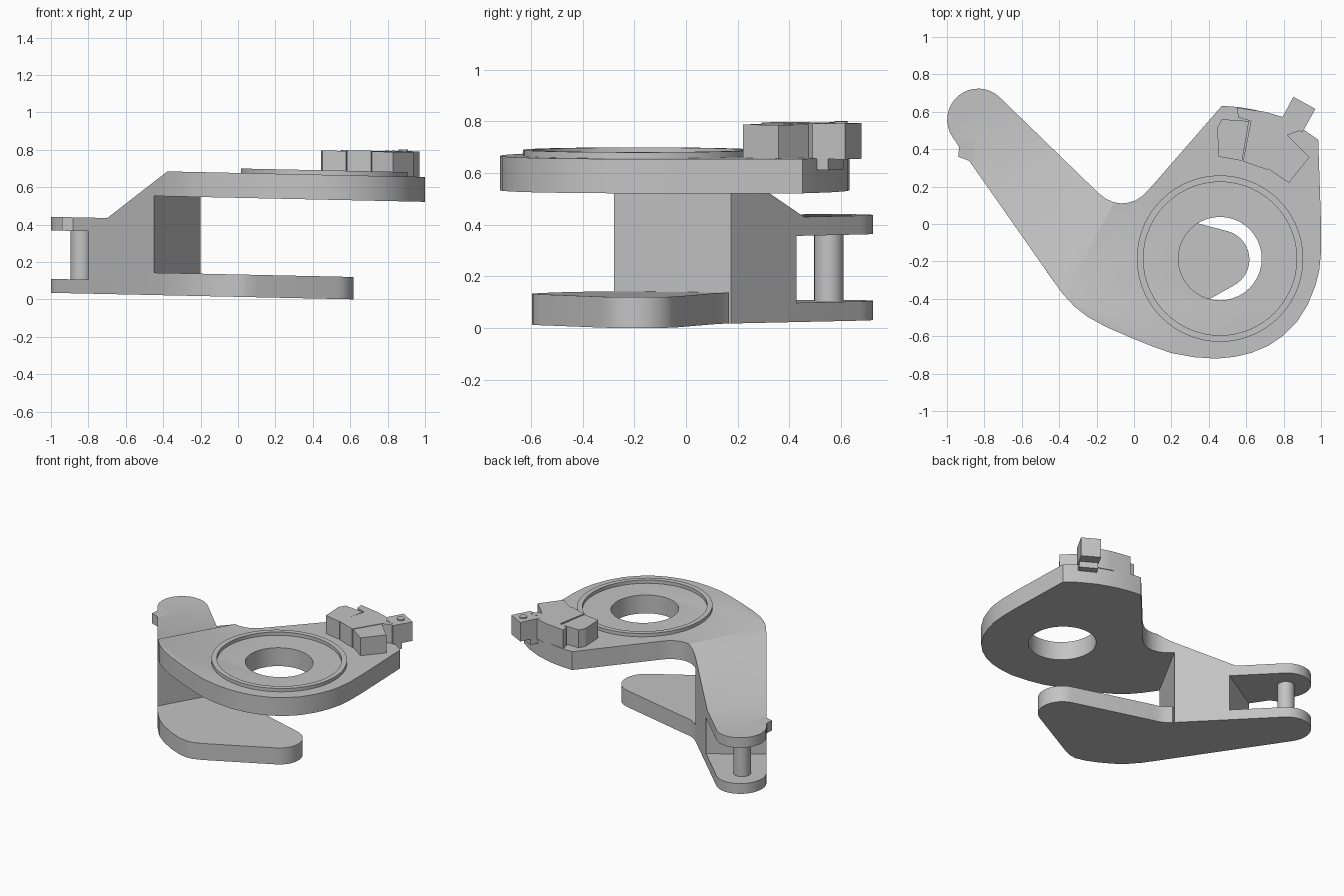
import bpy, bmesh
from math import sin, cos, radians
from mathutils import Matrix, Vector

if "Cube" in bpy.data.objects:
    bpy.data.objects.remove(bpy.data.objects["Cube"])

GREY = (0.55, 0.55, 0.55, 1)
mat = bpy.data.materials.new("plain grey")
mat.diffuse_color = GREY
mat.use_nodes = True
mat.node_tree.nodes["Principled BSDF"].inputs["Base Color"].default_value = GREY

# The whole part leans slightly down towards +x
LEAN = Matrix.Identity(4)
LEAN[2][0] = -0.0215
BASE, FLOOR, CEIL, TOP = 0.0135, 0.133, 0.543, 0.676
FORK_LOW, FORK_HIGH, FORK_TOP = 0.088, 0.347, 0.42


def arc(cx, cy, r, a0, a1, n):
    return [(cx + r * cos(radians(a0 + (a1 - a0) * i / n)),
             cy + r * sin(radians(a0 + (a1 - a0) * i / n))) for i in range(n + 1)]


def prism(name, outline, z0, z1, matrix=LEAN):
    """Extrude a flat outline from z0 to z1."""
    bm = bmesh.new()
    face = bm.faces.new([bm.verts.new((x, y, z0)) for x, y in outline])
    ext = bmesh.ops.extrude_face_region(bm, geom=[face])
    verts = [v for v in ext["geom"] if isinstance(v, bmesh.types.BMVert)]
    bmesh.ops.translate(bm, verts=verts, vec=(0, 0, z1 - z0))
    bm.transform(matrix)
    bm.normal_update()
    bmesh.ops.recalc_face_normals(bm, faces=bm.faces)
    mesh = bpy.data.meshes.new(name)
    bm.to_mesh(mesh)
    bm.free()
    mesh.materials.append(mat)
    obj = bpy.data.objects.new(name, mesh)
    bpy.context.collection.objects.link(obj)
    return obj


def combine(obj, other, operation="DIFFERENCE"):
    """Apply a boolean and drop the helper."""
    mod = obj.modifiers.new("cut", "BOOLEAN")
    mod.operation, mod.object, mod.solver = operation, other, "EXACT"
    bpy.context.view_layer.objects.active = obj
    bpy.ops.object.modifier_apply(modifier=mod.name)
    bpy.data.objects.remove(other)


def disc(name, x, y, r, z0, z1, n=40):
    return prism(name, arc(x, y, r, 0, 360, n)[:-1], z0, z1)


# Main body: round plate, bent arm and rounded fork end in one outline
body_outline = (
    arc(-0.833, 0.558, 0.166, 45, 215, 16)
    + [(-0.42, -0.32), (-0.38, -0.375), (-0.32, -0.44), (-0.25, -0.495),
       (-0.15, -0.55), (0, -0.615), (0.1, -0.655), (0.2, -0.69), (0.32, -0.712),
       (0.44, -0.72), (0.54, -0.71), (0.63, -0.688), (0.72, -0.65), (0.8, -0.595),
       (0.87, -0.525), (0.93, -0.43), (0.97, -0.33), (0.99, -0.25), (1, -0.15),
       (1, 0), (0.985, 0.45), (0.9, 0.51), (0.78, 0.57), (0.65, 0.61),
       (0.56, 0.625), (0.47, 0.632), (0.08, 0.185), (0.045, 0.15),
       (0.01, 0.127), (-0.03, 0.114), (-0.07, 0.11), (-0.11, 0.117),
       (-0.15, 0.135), (-0.19, 0.165)])
body = prism("bracket_body", body_outline, BASE, TOP)

# Cutter frame: side profiles (distance along the arm, height) pushed across it
along = Vector((-0.876, 0.482, 0))
across = Vector((0.482, 0.876, 0))
side = LEAN @ Matrix((along, (0, 0, 1), across)).transposed().to_4x4()

# Open space below the round plate, then the sloped top of the arm
gap = [(0.26, -0.5), (0.26, CEIL), (-2, CEIL), (-2, -0.5)]
combine(body, prism("gap_cutter", gap, -2, 2, side))
slope = [(0.148, TOP), (0.65, FORK_TOP), (2, FORK_TOP), (2, 1), (0.148, 1)]
combine(body, prism("slope_cutter", slope, -2, 2, side))

# Slot between the fork plates
slot = [(-1.145, 0.01), (-0.11, 0.64), (-0.63, 1.49), (-1.665, 0.86)]
combine(body, prism("slot_cutter", slot, FORK_LOW, FORK_HIGH))

# Lower paddle
paddle_outline = (
    [(-0.47, -0.25), (-0.42, -0.32), (-0.38, -0.375), (-0.32, -0.44),
     (-0.25, -0.495), (-0.15, -0.55), (-0.07, -0.582), (0, -0.597),
     (0.05, -0.59), (0.11, -0.565)]
    + arc(0.46, -0.19, 0.157, -63, 75, 14)
    + [(-0.07, 0.109), (-0.11, 0.117), (-0.15, 0.135), (-0.19, 0.165),
       (-0.25, 0.15)])
combine(body, prism("paddle", paddle_outline, BASE, FLOOR), "UNION")

# Raised rim on the round plate, and the bore through the plate
HX, HY = 0.46, -0.185
rim = disc("round_rim", HX, HY, 0.445, TOP - 0.01, TOP + 0.024, 56)
combine(rim, disc("rim_cutter", HX, HY, 0.41, TOP - 0.05, TOP + 0.1, 56))
combine(body, disc("bore_cutter", HX, HY, 0.223, CEIL - 0.1, TOP + 0.1))

# Fork pin and small stop on the upper fork plate
pin = disc("fork_pin", -0.838, 0.553, 0.057, FORK_LOW - 0.01, FORK_HIGH + 0.01, 24)
stop = prism("fork_stop", [(-0.86, 0.33), (-0.94, 0.36), (-0.935, 0.41),
                           (-0.965, 0.46), (-0.85, 0.45)], FORK_HIGH, FORK_TOP)

# Clamp on the rear edge of the plate
LID = 0.81
clamp = [
    prism("clamp_left_pad", [(0.445, 0.515), (0.47, 0.56), (0.615, 0.55),
                             (0.578, 0.338), (0.452, 0.36)], TOP - 0.01, LID - 0.004),
    prism("clamp_bridge", [(0.55, 0.622), (0.557, 0.57), (0.625, 0.55),
                           (0.582, 0.335), (0.712, 0.29), (0.82, 0.475),
                           (0.89, 0.5), (0.82, 0.565), (0.7, 0.6)],
          TOP - 0.01, LID),
    prism("clamp_right_pad", [(0.712, 0.298), (0.828, 0.22), (0.938, 0.358),
                              (0.82, 0.475)], TOP - 0.01, LID - 0.004),
    prism("clamp_tab", [(0.785, 0.555), (0.852, 0.68), (0.97, 0.615),
                        (0.9, 0.49)], TOP - 0.002, LID + 0.002),
    prism("clamp_tab_foot", [(0.79, 0.56), (0.82, 0.61), (0.93, 0.55),
                             (0.9, 0.5)], TOP - 0.045, TOP),
    disc("clamp_screw", 0.884, 0.6, 0.026, LID - 0.01, LID + 0.01, 16),
    disc("clamp_dot_left", 0.832, 0.528, 0.008, LID - 0.01, LID + 0.004, 8),
    disc("clamp_dot_right", 0.87, 0.52, 0.008, LID - 0.01, LID + 0.004, 8),
]

# Smooth shading with crisp edges
bpy.ops.object.select_all(action="DESELECT")
for obj in [body, rim, pin, stop] + clamp:
    obj.select_set(True)
    bpy.context.view_layer.objects.active = obj
bpy.ops.object.shade_smooth_by_angle(angle=radians(30))
